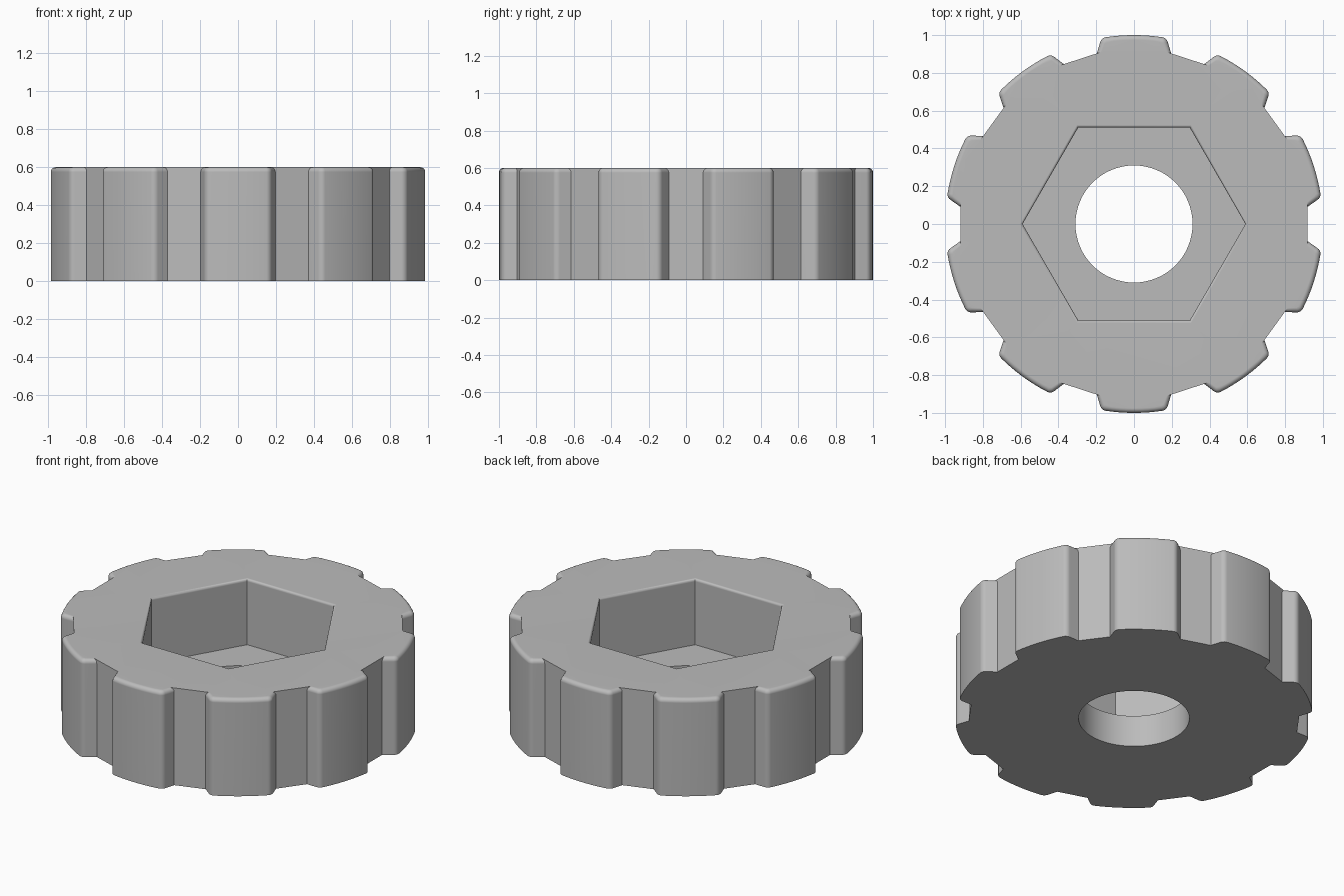
import bpy
import bmesh
from math import sin, cos, pi, radians, atan2
from mathutils import Vector, Matrix

cube = bpy.data.objects.get("Cube")
if cube:
    bpy.data.objects.remove(cube, do_unlink=True)

HEIGHT, FLOOR = 0.6, 0.195
TEETH, ROUND, FILLET, STEPS = 10, 0.035, 0.025, 5
HOLE_R, HEX_R, HEX_FILLET = 0.31, 0.59, 0.015

gray = bpy.data.materials.new("plain gray")
gray.use_nodes = True
color = (0.5, 0.5, 0.5, 1)
gray.diffuse_color = color
gray.node_tree.nodes["Principled BSDF"].inputs["Base Color"].default_value = color


def outline(d):
    """Toothed outline with the teeth shrunk by d, the notch floors unmoved."""
    center = Vector((0.145, 0.954))
    tilt = atan2(center.y, center.x)
    half = [Vector((0.197 - d, 0.903 + d * 0.325))]
    for i in range(STEPS + 1):
        a = radians(16) + (tilt - radians(16)) * i / STEPS
        half.append(center + (ROUND - d) * Vector((cos(a), sin(a))))
    for i in range(1, 4):
        a = tilt + (pi / 2 - tilt) * i / 4
        half.append((1 - d) * Vector((cos(a), sin(a))))
    tooth = half + [Vector((0, 1 - d))] + [Vector((-p.x, p.y)) for p in reversed(half)]
    return [Matrix.Rotation(2 * pi * k / TEETH, 2) @ p for k in range(TEETH) for p in tooth]


def circle(radius, sides):
    return [Vector((radius * cos(2 * pi * i / sides), radius * sin(2 * pi * i / sides)))
            for i in range(sides)]


bm = bmesh.new()


def ring(points, z):
    return [bm.verts.new((p.x, p.y, z)) for p in points]


def walls(rings):
    for low, high in zip(rings, rings[1:]):
        for i in range(len(low)):
            j = (i + 1) % len(low)
            bm.faces.new((low[i], low[j], high[j], high[i]))


def cap(outer, inner, up):
    """Flat face between two rings."""
    edges = [bm.edges.get((r[i - 1], r[i])) for r in (outer, inner) for i in range(len(r))]
    bmesh.ops.triangle_fill(bm, edges=edges, use_beauty=True, normal=(0, 0, up))


# Toothed rim with rounded upper tooth edges
rim = [ring(outline(0), 0)]
for i in range(STEPS + 1):
    a = pi / 2 * i / STEPS
    rim.append(ring(outline(FILLET * (1 - cos(a))), HEIGHT - FILLET * (1 - sin(a))))
walls(rim)

# Hexagonal pocket with a rounded lip
pocket = [ring(circle(HEX_R, 6), FLOOR)]
for i in range(STEPS + 1):
    a = pi / 2 * i / STEPS
    pocket.append(ring(circle(HEX_R + HEX_FILLET * (1 - cos(a)), 6),
                       HEIGHT - HEX_FILLET * (1 - sin(a))))
walls(pocket)

# Round through hole
bore = [ring(circle(HOLE_R, 64), z) for z in (0, FLOOR)]
walls(bore)

# Top, pocket floor and underside
cap(rim[-1], pocket[-1], 1)
cap(pocket[0], bore[1], 1)
cap(rim[0], bore[0], -1)
bmesh.ops.recalc_face_normals(bm, faces=bm.faces)

mesh = bpy.data.meshes.new("knob_body")
bm.to_mesh(mesh)
bm.free()
mesh.materials.append(gray)
knob = bpy.data.objects.new("knob_body", mesh)
bpy.context.collection.objects.link(knob)
bpy.context.view_layer.objects.active = knob
knob.select_set(True)
bpy.ops.object.shade_smooth_by_angle(angle=radians(30))
weighted = knob.modifiers.new("clean shading", 'WEIGHTED_NORMAL')
weighted.keep_sharp = True
